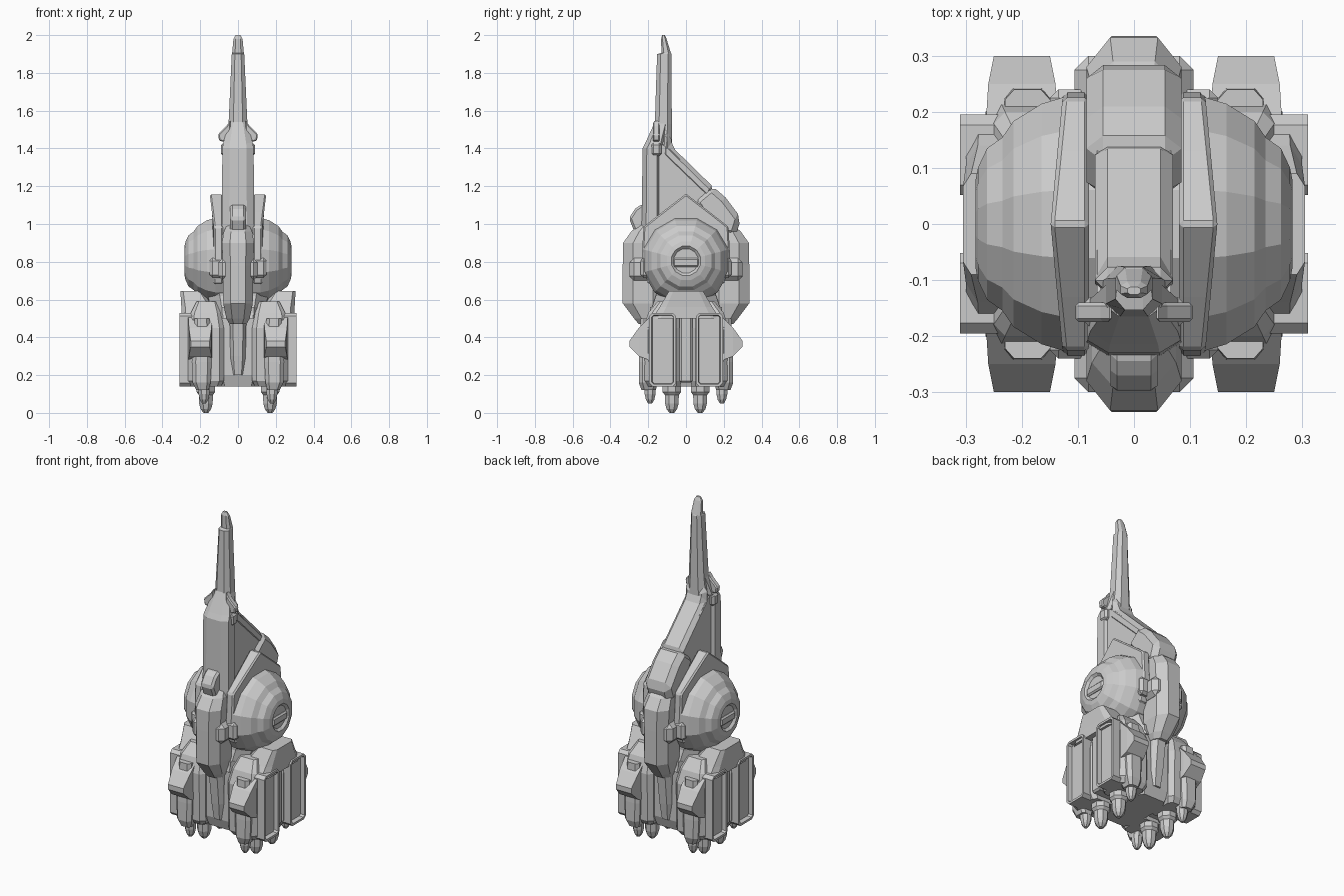
import bpy, bmesh, math
from mathutils import Vector

if "Cube" in bpy.data.objects:
    bpy.data.objects.remove(bpy.data.objects["Cube"])


def finish(name, bm, mirror="", bevel=0.0):
    bmesh.ops.recalc_face_normals(bm, faces=bm.faces)
    me = bpy.data.meshes.new(name)
    bm.to_mesh(me)
    bm.free()
    ob = bpy.data.objects.new(name, me)
    bpy.context.collection.objects.link(ob)
    if bevel:
        b = ob.modifiers.new("chamfer", 'BEVEL')
        b.width, b.segments, b.limit_method = bevel, 1, 'ANGLE'
    if mirror:
        m = ob.modifiers.new("mirror", 'MIRROR')
        m.use_axis = ("x" in mirror, "y" in mirror, False)
        m.use_mirror_merge = False
    return ob


def skin(name, rings, mirror="", bevel=0.0):
    """Bridge equal-length rings and cap both ends."""
    bm = bmesh.new()
    vs = [[bm.verts.new(p) for p in r] for r in rings]
    n = len(vs[0])
    for a, b in zip(vs, vs[1:]):
        for i in range(n):
            j = (i + 1) % n
            bm.faces.new((a[i], a[j], b[j], b[i]))
    bm.faces.new(vs[0])
    bm.faces.new(vs[-1])
    return finish(name, bm, mirror, bevel)


def loft(name, stations, c=0.4, mirror=""):
    """Vertical body of chamfered rectangles: (z, x0, x1, y0, y1)."""
    rings = []
    for z, x0, x1, y0, y1 in stations:
        dx, dy = (x1 - x0) / 2 * c, (y1 - y0) / 2 * c
        rings.append([(x0 + dx, y0, z), (x1 - dx, y0, z), (x1, y0 + dy, z), (x1, y1 - dy, z),
                      (x1 - dx, y1, z), (x0 + dx, y1, z), (x0, y1 - dy, z), (x0, y0 + dy, z)])
    return skin(name, rings, mirror)


def prism(name, prof, x0, x1, mirror="", bevel=0.0):
    """Side profile (y, z) extruded across x."""
    return skin(name, [[(x, y, z) for y, z in prof] for x in (x0, x1)], mirror, bevel)


def box(name, x0, x1, y0, y1, z0, z1, mirror="", bevel=0.0):
    return prism(name, [(y0, z0), (y1, z0), (y1, z1), (y0, z1)], x0, x1, mirror, bevel)


def lathe(name, prof, centre, axis, n, mirror=""):
    """Rings (height, radius) around the x or z axis."""
    rings = []
    for h, r in prof:
        ring = []
        for i in range(n):
            a = 2 * math.pi * (i + 0.5) / n
            u, v = r * math.cos(a), r * math.sin(a)
            ring.append(Vector((h, u, v) if axis == "x" else (u, v, h)) + Vector(centre))
        rings.append(ring)
    return skin(name, rings, mirror)


# Round reactor body with stepped side discs
lathe("round_body", [(0, .235), (.12, .236), (.165, .222), (.215, .19), (.235, .16), (.262, .14),
                     (.278, .105), (.283, .08), (.27, .066)],
      (0, 0, .805), "x", 12, "x")
box("hub_slot", .26, .281, -.068, .068, .772, .82, "x", .008)

# Arched shoulder strips over the body, narrower towards their ends
arch = [(0, 1.16), (.13, 1.06), (.225, .985), (.235, .8), (.2, .68), (0, .75),
        (-.2, .68), (-.235, .8), (-.225, .985), (-.13, 1.06)]
skin("shoulder_strip", [[(.08, y, z) for y, z in arch],
                        [(.15 - .1 * abs(y), y, z) for y, z in arch]], "x", .008)

# Front and rear armour shells, belt blocks and lower keels
loft("armour_shell", [(1.0, -.055, .055, .12, .245), (.96, -.075, .075, .12, .29),
                      (.9, -.085, .085, .12, .333), (.78, -.08, .08, .12, .335),
                      (.58, -.078, .078, .12, .335), (.5, -.062, .062, .12, .275),
                      (.47, -.045, .045, .12, .25)], .5, "y")
box("belt_block", -.106, .106, .16, .3, .7, .82, "y", .025)
box("belt_cheek", .08, .15, .15, .24, .715, .82, "xy", .015)
loft("lower_keel", [(.52, -.045, .045, .1, .24), (.3, -.04, .04, .1, .215), (.2, -.03, .03, .1, .2)],
     .4, "y")

# Mast: front spine, thin web, sloping rear ridge
loft("mast_spine", [(.95, -.085, .085, -.235, -.13), (1.4, -.083, .083, -.23, -.13),
                    (1.43, -.078, .078, -.215, -.11), (1.54, -.048, .048, -.165, -.09)], .45)
prism("mast_web", [(-.18, .95), (-.18, 1.45), (-.09, 1.4), (.13, 1.18), (.24, 1.0)], -.066, .066)
prism("mast_ridge", [(-.12, 1.5), (-.078, 1.47), (-.075, 1.41), (.15, 1.19), (.12, 1.12),
                     (-.13, 1.36)], -.07, .07, "", .025)
prism("rear_armour", [(.135, 1.205), (.21, 1.14), (.293, 1.03), (.26, .93), (.15, .95),
                      (.035, 1.12)], -.085, .085, "", .03)
box("mast_collar", -.09, .09, -.185, -.13, 1.36, 1.43, "", .012)

# Spire with notched tip and small side fins
loft("spire", [(1.42, -.06, .06, -.19, -.075), (1.53, -.05, .05, -.165, -.075),
               (1.9, -.033, .033, -.153, -.077), (1.905, -.031, .031, -.13, -.08),
               (1.98, -.024, .024, -.132, -.103), (2.0, -.012, .012, -.126, -.112)], .5)
fin = [(.04, 1.55), (.06, 1.52), (.105, 1.475), (.1, 1.44), (.04, 1.43)]
skin("spire_fin", [[(x, y, z) for x, z in fin] for y in (-.175, -.14)], "x", .006)

# Cockpit bump on the front
prism("front_bump", [(-.235, 1.105), (-.27, 1.08), (-.302, 1.03), (-.265, .94), (-.2, .94),
                     (-.2, 1.1)], -.042, .042, "", .012)

# Waist and lower core
loft("waist", [(.7, -.19, .19, -.16, .16), (.62, -.16, .16, -.16, .16), (.5, -.13, .13, -.2, .2)], .4)
loft("lower_core", [(.56, -.12, .12, -.19, .19), (.2, -.12, .12, -.19, .19),
                    (.14, -.1, .1, -.17, .17)], .3)
box("side_column", .1, .27, -.035, .035, .16, .64, "x", .01)
loft("pod_roof", [(.5, .11, .3, -.18, .18), (.56, .13, .3, -.14, .14), (.645, .19, .305, -.09, .09)],
     .25, "x")

# Four engine pods
loft("pod_body", [(.14, .09, .25, .03, .2), (.17, .075, .265, .025, .22), (.45, .075, .265, .025, .225),
                  (.53, .09, .25, .03, .2), (.59, .11, .22, .03, .15)], .25, "xy")

# Outer pod panels with a recessed face
panel = box("pod_panel", .2, .31, .052, .195, .14, .53, "xy")
bm = bmesh.new()
bm.from_mesh(panel.data)
bmesh.ops.bevel(bm, geom=[e for e in bm.edges if abs(e.verts[0].co.x - e.verts[1].co.x) > .05],
                offset=.018, segments=1, affect='EDGES')
outer = [f for f in bm.faces if f.normal.x > .9]
bmesh.ops.inset_region(bm, faces=outer, thickness=.014)
bmesh.ops.inset_region(bm, faces=outer, thickness=.004, depth=-.025)
bm.to_mesh(panel.data)
bm.free()

# Pointed hoods and lower guards on the pod ends
skin("pod_hood", [[(.2 - w, y, a), (.2 + w, y, a), (.2 + w, y, b), (.2 - w, y, b)]
                  for y, w, a, b in ((.17, .065, .27, .53), (.25, .06, .3, .45), (.3, .05, .35, .38))],
     "xy")
loft("pod_guard", [(.5, .15, .23, .15, .24), (.27, .14, .245, .15, .25), (.16, .145, .24, .15, .25),
                   (.12, .155, .22, .16, .235)], .4, "xy")

# Thruster nozzles: collar and rounded bell
nozzle = [(.17, .035), (.15, .053), (.12, .053), (.105, .04), (.06, .039), (.03, .03), (.01, .014)]
lathe("inner_nozzle", nozzle, (.17, .075, -.01), "z", 8, "xy")
lathe("outer_nozzle", [(h, r * .8) for h, r in nozzle], (.18, .19, .04), "z", 8, "xy")
